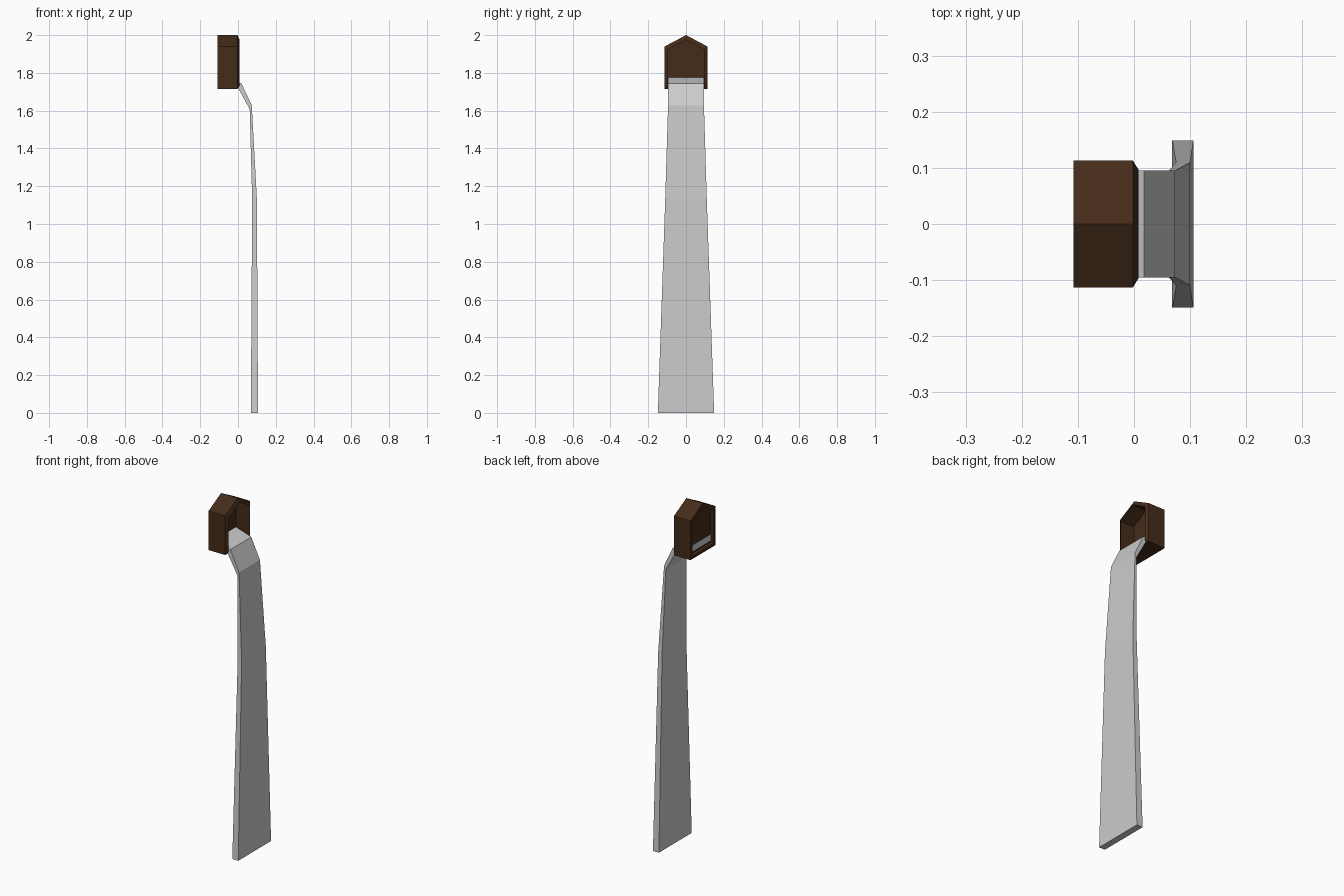
import bpy, bmesh

if "Cube" in bpy.data.objects:
    bpy.data.objects.remove(bpy.data.objects["Cube"])


def loft(name, rings, color=None):
    """Skin a list of equal-length point rings into a capped solid."""
    bm = bmesh.new()
    loops = [[bm.verts.new(p) for p in r] for r in rings]
    n = len(rings[0])
    for a, b in zip(loops, loops[1:]):
        for i in range(n):
            j = (i + 1) % n
            bm.faces.new((a[i], a[j], b[j], b[i]))
    bm.faces.new(loops[0][::-1])
    bm.faces.new(loops[-1])
    bmesh.ops.recalc_face_normals(bm, faces=bm.faces)
    me = bpy.data.meshes.new(name)
    bm.to_mesh(me)
    bm.free()
    ob = bpy.data.objects.new(name, me)
    bpy.context.collection.objects.link(ob)
    if color:
        mat = bpy.data.materials.new(name + "_paint")
        mat.diffuse_color = color
        mat.use_nodes = True
        mat.node_tree.nodes["Principled BSDF"].inputs["Base Color"].default_value = mat.diffuse_color
        me.materials.append(mat)
    return ob


def house(x, w, floor, eave, apex):
    """Gabled five-sided outline in the y-z plane."""
    return [(x, -w, floor), (x, w, floor), (x, w, eave), (x, 0, apex), (x, -w, eave)]


outer = (0.113, 1.715, 1.94, 2.0)
inner = (0.097, 1.732, 1.922, 1.976)

# Gabled spout housing: recessed back, bevelled front lip, hollow front
loft("spout_housing", [
    house(-0.088, *inner),
    house(-0.108, *inner),
    house(-0.108, *outer),
    house(-0.002, *outer),
    house(0.008, *inner),
    house(-0.08, *inner),
], (0.06, 0.025, 0.01, 1))

# Falling sheet: (outer x, outer z, inner x, inner z, half width)
path = [
    (-0.092, 1.780, -0.092, 1.745, 0.095),
    (0.018, 1.745, 0.002, 1.717, 0.095),
    (0.073, 1.628, 0.062, 1.608, 0.095),
    (0.100, 1.130, 0.075, 1.130, 0.110),
    (0.106, 0.000, 0.068, 0.000, 0.149),
]
loft("water_sheet", [
    [(xo, -w, zo), (xo, w, zo), (xi, w, zi), (xi, -w, zi)]
    for xo, zo, xi, zi, w in path
])
